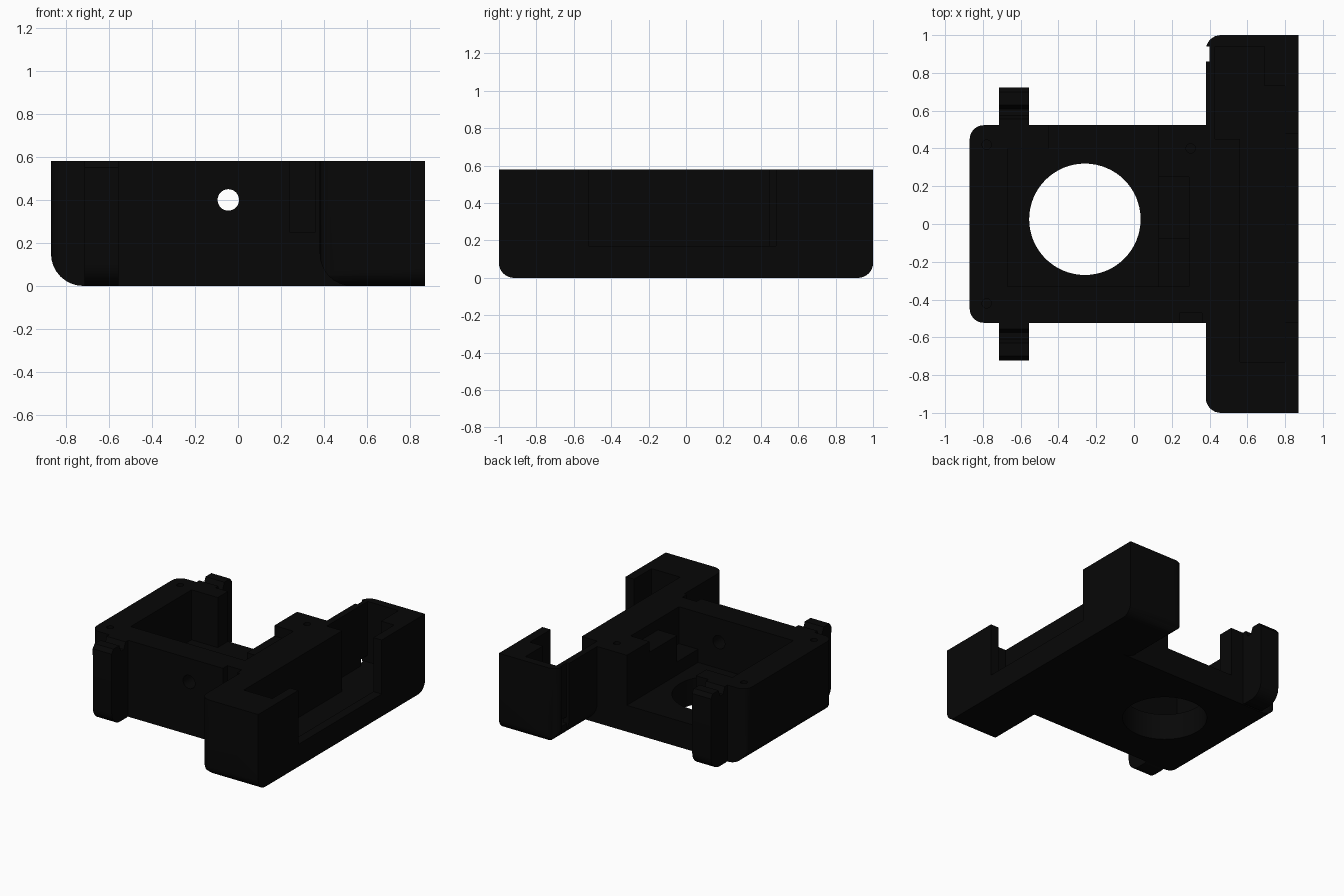
import bpy, bmesh, math
from mathutils import Vector

if "Cube" in bpy.data.objects:
    bpy.data.objects.remove(bpy.data.objects["Cube"])

black = bpy.data.materials.new("matte black")
black.diffuse_color = (0.0022, 0.0022, 0.0022, 1)
black.use_nodes = True
black.node_tree.nodes["Principled BSDF"].inputs["Base Color"].default_value = black.diffuse_color


def make(name, bm):
    bmesh.ops.recalc_face_normals(bm, faces=bm.faces)
    me = bpy.data.meshes.new(name)
    bm.to_mesh(me)
    bm.free()
    ob = bpy.data.objects.new(name, me)
    bpy.context.collection.objects.link(ob)
    me.materials.append(black)
    return ob


def prism(name, pts, axis, a, b):
    """Extrude a 2D outline along an axis (outline uses the other two, in order)."""
    bm = bmesh.new()
    def pos(p, t):
        c = list(p)
        c.insert(axis, t)
        return c
    f = bm.faces.new([bm.verts.new(pos(p, a)) for p in pts])
    r = bmesh.ops.extrude_face_region(bm, geom=[f])
    off = Vector((0, 0, 0))
    off[axis] = b - a
    bmesh.ops.translate(bm, vec=off,
                        verts=[v for v in r["geom"] if isinstance(v, bmesh.types.BMVert)])
    return make(name, bm)


def box(name, x0, x1, y0, y1, z0, z1):
    return prism(name, [(x0, y0), (x1, y0), (x1, y1), (x0, y1)], 2, z0, z1)


def arc(cx, cy, r, a0, a1, n=8):
    return [(cx + r * math.cos(math.radians(a0 + (a1 - a0) * i / n)),
             cy + r * math.sin(math.radians(a0 + (a1 - a0) * i / n))) for i in range(n + 1)]


def cylinder(name, axis, c0, c1, r, a, b, n=32):
    return prism(name, arc(c0, c1, r, 0, 360, n)[:-1], axis, a, b)


def boolean(ob, cutter, op="DIFFERENCE"):
    m = ob.modifiers.new("cut", "BOOLEAN")
    m.object, m.operation, m.solver = cutter, op, "EXACT"
    bpy.context.view_layer.objects.active = ob
    bpy.ops.object.modifier_apply(modifier=m.name)
    bpy.data.objects.remove(cutter)


def smooth(ob):
    bpy.ops.object.select_all(action="DESELECT")
    ob.select_set(True)
    bpy.context.view_layer.objects.active = ob
    bpy.ops.object.shade_smooth_by_angle(angle=math.radians(30))


def rounded_block(name, x0, x1, y, h, r_low, r_side):
    """Block rounded along its lower left edge and left vertical corners."""
    ob = prism(name, arc(x0 + r_low, r_low, r_low, 180, 270) + [(x1, 0), (x1, h), (x0, h)],
               1, -y - 0.1, y + 0.1)
    plan = prism("plan", arc(x0 + r_side, y - r_side, r_side, 90, 180)
                 + arc(x0 + r_side, r_side - y, r_side, 180, 270)
                 + [(x1 + 0.1, -y), (x1 + 0.1, y)], 2, -0.1, h + 0.1)
    boolean(ob, plan, "INTERSECT")
    return ob


H, FLOOR = 0.58, 0.2

# cross bar, also rounded under both ends, joined to the main tray
body = rounded_block("body", 0.38, 0.87, 1.0, H, 0.15, 0.08)
ends = prism("ends", arc(-0.92, 0.08, 0.08, 180, 270) + arc(0.92, 0.08, 0.08, 270, 360)
             + [(1, 0.7), (-1, 0.7)], 0, 0, 1)
boolean(body, ends, "INTERSECT")
boolean(body, rounded_block("tray", -0.87, 0.55, 0.523, H, 0.15, 0.075), "UNION")

cuts = [
    # tray pocket, open back, deck recesses and front groove
    (-0.67, 0.13, -0.33, 0.40, FLOOR, 0.7),
    (-0.45, 0.13, 0.30, 0.60, FLOOR, 0.7),
    (0.10, 0.29, -0.08, 0.25, 0.50, 0.7),
    (0.10, 0.29, -0.33, -0.08, 0.30, 0.7),
    (0.24, 0.36, -0.60, -0.47, 0.25, 0.7),
    # bar pockets, side window, outer notch and low cable hole
    (0.56, 0.80, -0.73, 0.73, 0.12, 0.7),
    (0.43, 0.69, 0.45, 0.94, 0.12, 0.7),
    (0.75, 0.95, -0.52, 0.48, 0.17, 0.7),
    (0.30, 0.40, 0.86, 0.94, -0.1, 0.7),
    (0.39, 0.50, 0.86, 0.94, 0.12, 0.17)]
for c in cuts:
    boolean(body, box("cutter", *c))

# large floor opening, cross hole and screw holes
boolean(body, cylinder("cutter", 2, -0.26, 0.025, 0.295, -0.1, 0.4, 64))
boolean(body, cylinder("cutter", 1, -0.045, 0.40, 0.05, -0.7, -0.2))
for x, y in [(-0.78, -0.42), (-0.78, 0.42), (0.30, 0.40)]:
    boolean(body, cylinder("cutter", 2, x, y, 0.025, 0.4, 0.7, 16))
smooth(body)

# grooved side clips, mirrored front and back
for s, label in ((-1, "front_clip"), (1, "back_clip")):
    pts = [(0.50, 0.02), (0.54, 0.0)] + arc(0.62, 0.10, 0.10, 270, 360, 6) \
        + [(0.722, 0.55), (0.70, H), (0.63, H), (0.61, 0.53), (0.575, 0.53), (0.555, H), (0.50, H)]
    clip = prism(label, [(s * y, z) for y, z in pts], 0, -0.714, -0.556)
    smooth(clip)
